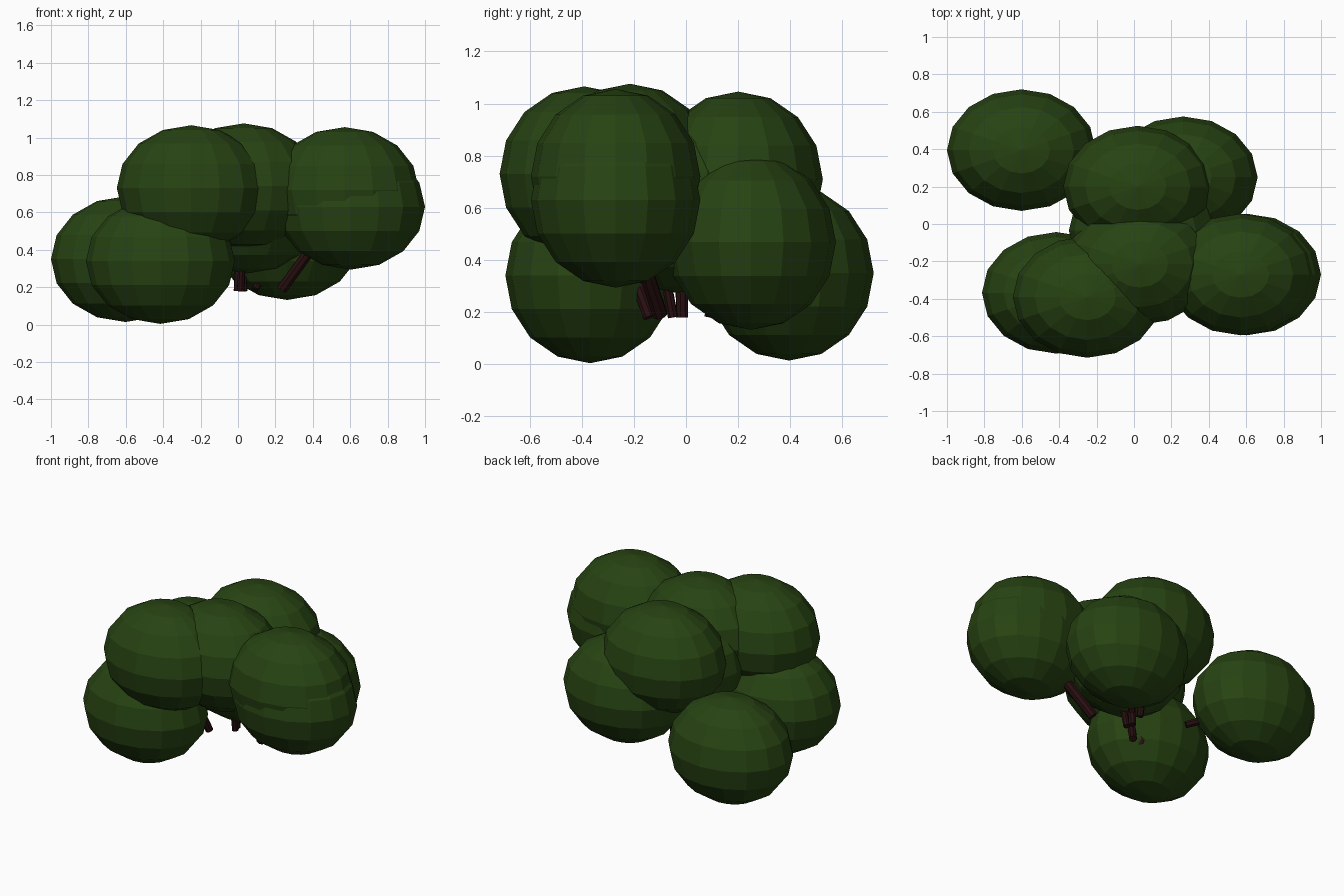
import bpy
from mathutils import Vector

if "Cube" in bpy.data.objects:
    bpy.data.objects.remove(bpy.data.objects["Cube"])


def material(name, colour):
    m = bpy.data.materials.new(name)
    m.diffuse_color = (*colour, 1)
    m.use_nodes = True
    m.node_tree.nodes["Principled BSDF"].inputs["Base Color"].default_value = m.diffuse_color
    return m


leaf = material("dark_leaf_green", (0.020, 0.056, 0.006))
bark = material("dark_red_bark", (0.022, 0.0048, 0.0055))


def foliage(name, centre, size=(0.398, 0.325, 0.336)):
    """Flat-shaded, slightly squashed leaf clump."""
    bpy.ops.mesh.primitive_uv_sphere_add(segments=16, ring_count=8, radius=1, location=centre)
    o = bpy.context.object
    o.name = name
    o.scale = size
    o.data.materials.append(leaf)


def branch(name, start, end, radius):
    """Straight eight-sided twig between two points."""
    a, b = Vector(start), Vector(end)
    bpy.ops.mesh.primitive_cylinder_add(vertices=8, radius=radius, depth=(b - a).length,
                                        location=(a + b) / 2)
    o = bpy.context.object
    o.name = name
    o.rotation_euler = (b - a).to_track_quat('Z', 'Y').to_euler()
    o.data.materials.append(bark)


# Leaf clumps
clumps = {
    "foliage_back_left": (-0.602, 0.395, 0.35),
    "foliage_front_left": (-0.415, -0.368, 0.34),
    "foliage_upper_left": (-0.25, -0.39, 0.73),
    "foliage_right_lower": (0.602, -0.27, 0.63),
    "foliage_right_upper": (0.57, -0.27, 0.72),
    "foliage_top_front": (0.03, -0.215, 0.74),
    "foliage_top_back": (0.02, 0.2, 0.71),
    "foliage_back_right": (0.263, 0.25, 0.468),
    "foliage_core": (0.05, -0.035, 0.61),
}
for name, centre in clumps.items():
    foliage(name, centre)

# Twigs reaching from the open base up into the clumps
branch("branch_right", (0.235, -0.10, 0.19), (0.55, -0.24, 0.62), 0.03)
branch("branch_back_left", (-0.265, 0.165, 0.20), (-0.50, 0.33, 0.30), 0.022)
branch("branch_front_left", (-0.175, -0.155, 0.20), (-0.38, -0.34, 0.33), 0.027)
branch("branch_upper_left", (-0.11, -0.14, 0.18), (-0.19, -0.28, 0.55), 0.024)
branch("branch_top_front", (0.015, -0.05, 0.18), (0.03, -0.12, 0.55), 0.02)
branch("branch_core", (0.00, -0.015, 0.18), (0.02, -0.02, 0.55), 0.024)
branch("branch_top_back", (0.03, 0.09, 0.18), (0.02, 0.16, 0.55), 0.02)
branch("branch_back_right", (0.09, 0.09, 0.19), (0.24, 0.23, 0.42), 0.02)
